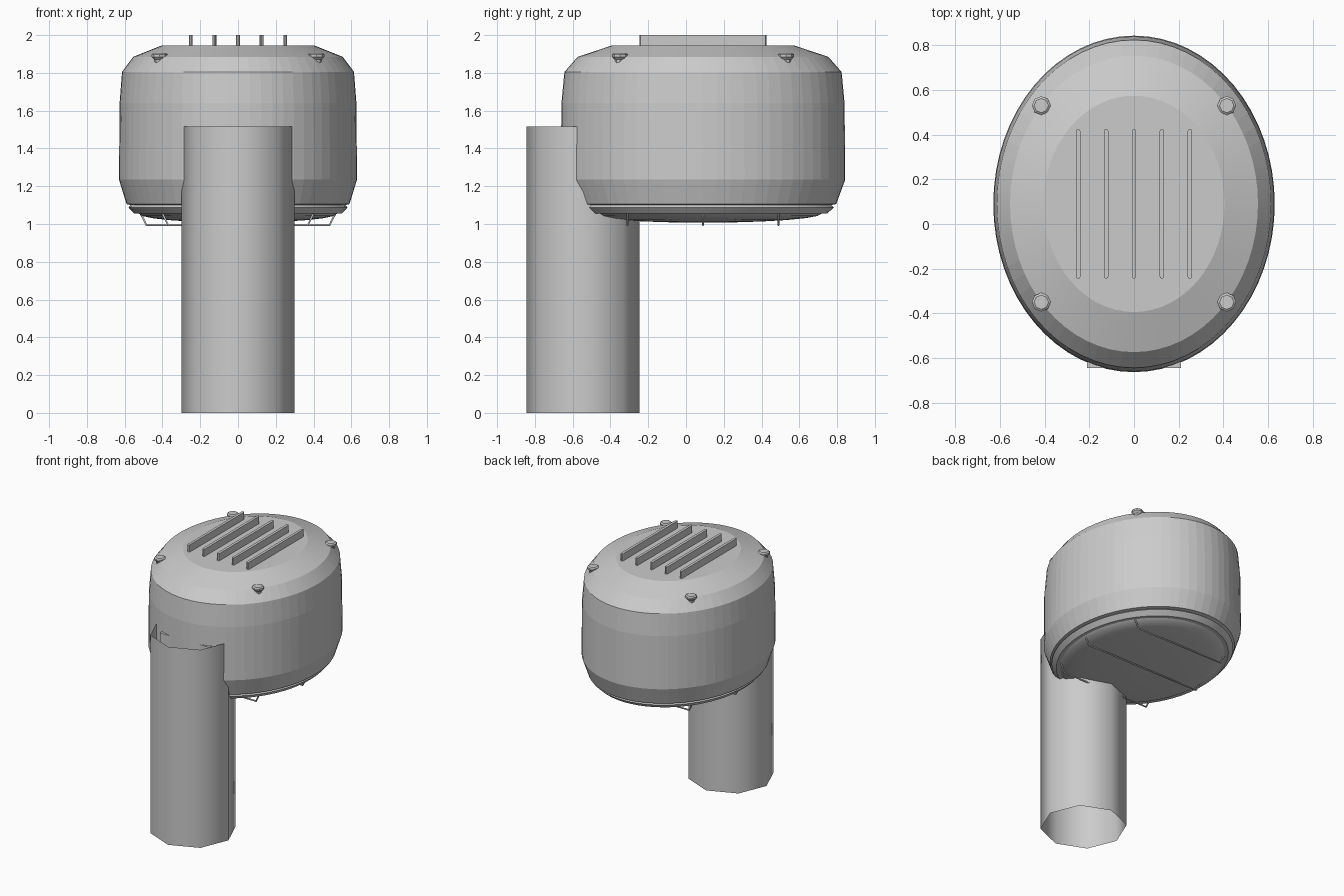
import bpy, bmesh, math
from mathutils import Vector

if "Cube" in bpy.data.objects:
    bpy.data.objects.remove(bpy.data.objects["Cube"])

grey = bpy.data.materials.new("plain grey")
grey.diffuse_color = (0.6, 0.6, 0.6, 1)
grey.use_nodes = True
grey.node_tree.nodes["Principled BSDF"].inputs["Base Color"].default_value = grey.diffuse_color
CY = 0.09            # centre of the oval housing
RATIO = 0.753 / 0.63  # depth to width of the oval


def make(name, bm, smooth=None):
    me = bpy.data.meshes.new(name)
    bm.to_mesh(me)
    bm.free()
    ob = bpy.data.objects.new(name, me)
    bpy.context.collection.objects.link(ob)
    me.materials.append(grey)
    if smooth is not None:
        bpy.ops.object.select_all(action='DESELECT')
        ob.select_set(True)
        bpy.context.view_layer.objects.active = ob
        bpy.ops.object.shade_smooth_by_angle(angle=math.radians(smooth))
    return ob


def lathe(name, profile, n, cx=0, cy=0, ratio=1, smooth=None):
    """Rings stacked from (radius, z) pairs, listed top to bottom; radius 0 closes to a cap."""
    bm = bmesh.new()
    rings = []
    for r, z in profile:
        if r == 0:
            rings.append([bm.verts.new((cx, cy, z))] * n)
        else:
            rings.append([bm.verts.new((cx + r * math.cos(2 * math.pi * i / n),
                                        cy + r * ratio * math.sin(2 * math.pi * i / n), z))
                          for i in range(n)])
    for a, b in zip(rings, rings[1:]):
        for i in range(n):
            j = (i + 1) % n
            quad = []
            for v in (a[i], b[i], b[j], a[j]):
                if v not in quad:
                    quad.append(v)
            bm.faces.new(quad)
    return make(name, bm, smooth)


def rod(name, points, radius):
    cu = bpy.data.curves.new(name, 'CURVE')
    cu.dimensions = '3D'
    cu.bevel_depth = radius
    cu.bevel_resolution = 1
    cu.use_fill_caps = True
    sp = cu.splines.new('POLY')
    sp.points.add(len(points) - 1)
    for p, co in zip(sp.points, points):
        p.co = (*co, 1)
    ob = bpy.data.objects.new(name, cu)
    cu.materials.append(grey)
    bpy.context.collection.objects.link(ob)


def prism(name, outline, z0, z1):
    bm = bmesh.new()
    low = bm.faces.new([bm.verts.new((x, y, z0)) for x, y in outline])
    up = bmesh.ops.extrude_face_region(bm, geom=[low])
    bmesh.ops.translate(bm, vec=Vector((0, 0, z1 - z0)),
                        verts=[v for v in up['geom'] if isinstance(v, bmesh.types.BMVert)])
    bmesh.ops.recalc_face_normals(bm, faces=bm.faces)
    return make(name, bm)


# Oval lamp housing
lathe("housing", [(0, 1.945), (0.405, 1.945), (0.555, 1.885), (0.614, 1.805), (0.627, 1.64),
                  (0.63, 1.235), (0.59, 1.105), (0.565, 1.1), (0, 1.1)], 64, 0, CY, RATIO, 3.9)

# Rim below the housing and shallow lens
lathe("lens_rim", [(0.565, 1.102), (0.58, 1.088), (0.55, 1.055), (0.52, 1.055), (0.52, 1.07)],
      64, 0, CY, RATIO, 20)
lens = [(0.525 * math.sin(t), 1.055 - 0.048 * math.cos(t))
        for t in [math.pi / 2 * (1 - k / 6) for k in range(6)]]
lathe("lens", lens + [(0, 1.007)], 64, 0, CY, RATIO, 60)

# Open eight-sided post
lathe("post", [(0.3, 1.515), (0.3, 0)], 8, 0, -0.545, 1, 60)

# Mounting block between post and housing
prism("mounting_block", [(-0.21, -0.645), (0.21, -0.645), (0.21, 0.6), (-0.21, 0.6)], 1.2, 1.49)

# Cooling fins with rounded ends
for i in range(5):
    x, r = -0.25 + 0.125 * i, 0.01
    arc = [math.pi * k / 4 for k in range(5)]
    outline = [(x + r * math.cos(a), 0.415 + r * math.sin(a)) for a in arc]
    outline += [(x - r * math.cos(a), -0.235 - r * math.sin(a)) for a in arc]
    prism("cooling_fin", outline, 1.93, 2.0)

# Lid bolts
for x in (-0.415, 0.415):
    for y in (-0.35, 0.53):
        lathe("lid_bolt", [(0, 1.905), (0.032, 1.905), (0.042, 1.898), (0.042, 1.885),
                           (0.027, 1.87), (0.024, 1.83), (0, 1.83)], 8, x, y)

# Guard wires under the lens
for y, w in ((-0.31, 0.37), (CY, 0.485), (0.49, 0.37)):
    rod("guard_wire", [(-w - 0.035, y, 1.065), (-w, y, 0.995), (w, y, 0.995), (w + 0.035, y, 1.065)], 0.006)
